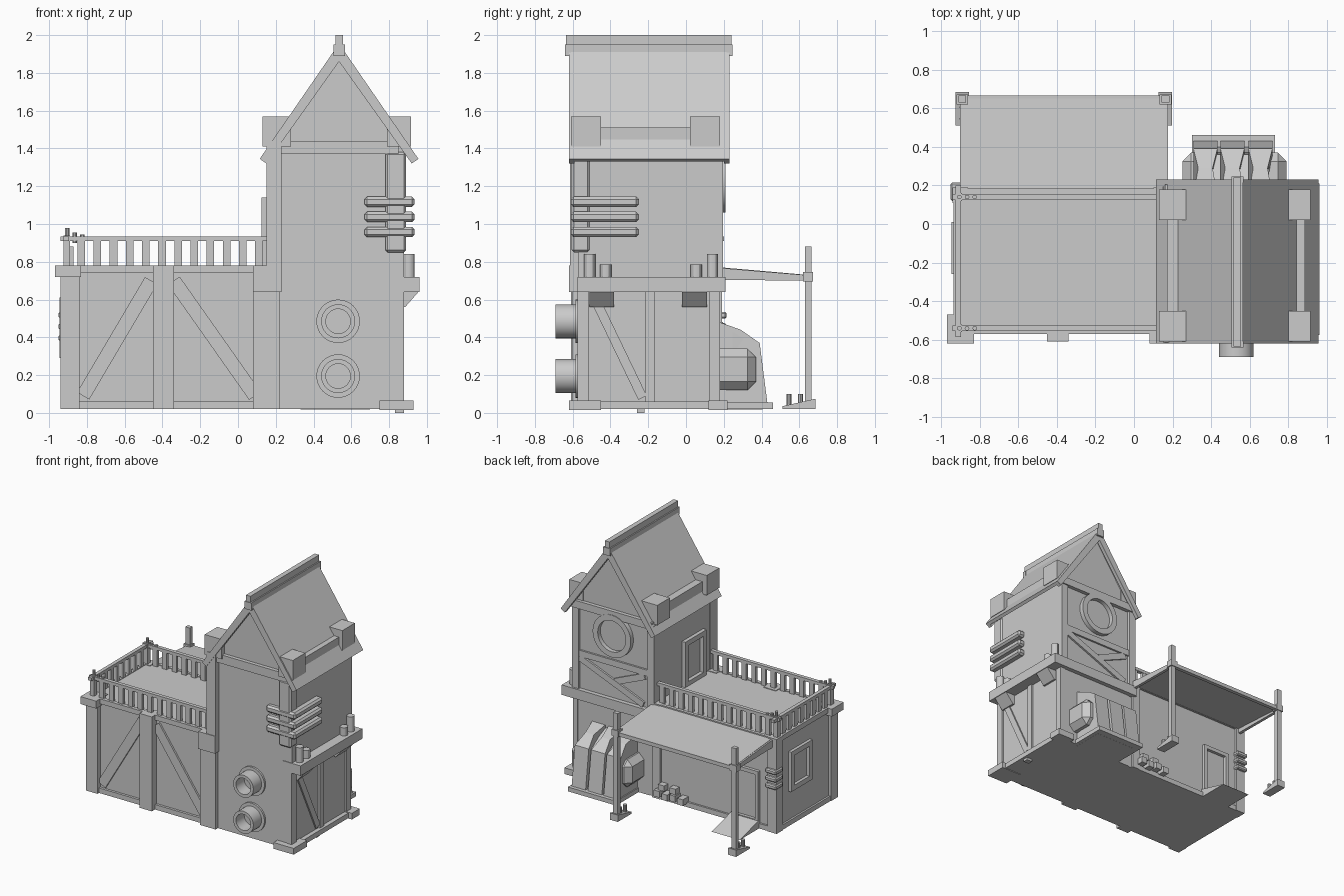
import bpy, bmesh, math
from mathutils import Vector

def finish(name, bm, bevel=0.0, smooth=False):
    bmesh.ops.remove_doubles(bm, verts=bm.verts, dist=1e-5)
    if bevel:
        bmesh.ops.bevel(bm, geom=bm.edges[:], offset=bevel, segments=1, affect='EDGES')
    bmesh.ops.recalc_face_normals(bm, faces=bm.faces)
    me = bpy.data.meshes.new(name)
    bm.to_mesh(me)
    bm.free()
    ob = bpy.data.objects.new(name, me)
    bpy.context.collection.objects.link(ob)
    if smooth:
        bpy.ops.object.select_all(action='DESELECT')
        ob.select_set(True)
        bpy.context.view_layer.objects.active = ob
        bpy.ops.object.shade_smooth_by_angle()
    return ob

def prism(name, pts, axis, a, b, bevel=0.0):
    put = {'x': lambda u, v, w: (w, u, v), 'y': lambda u, v, w: (u, w, v),
           'z': lambda u, v, w: (u, v, w)}[axis]
    bm = bmesh.new()
    A = [bm.verts.new(put(u, v, a)) for u, v in pts]
    B = [bm.verts.new(put(u, v, b)) for u, v in pts]
    bm.faces.new(A)
    bm.faces.new(B[::-1])
    n = len(pts)
    for i in range(n):
        j = (i + 1) % n
        bm.faces.new((A[i], B[i], B[j], A[j]))
    return finish(name, bm, bevel)

def box(name, x0, x1, y0, y1, z0, z1, bevel=0.0):
    return prism(name, [(x0, y0), (x1, y0), (x1, y1), (x0, y1)], 'z', z0, z1, bevel)

def brace(name, p, q, width, axis, a, b):
    p, q = Vector(p), Vector(q)
    d = (q - p).normalized() * width / 2
    o = Vector((-d.y, d.x))
    return prism(name, [p + o, q + o, q - o, p - o], axis, a, b)

def lathe(name, prof, c, axis, n=32, smooth=True):
    bm = bmesh.new()
    rings = []
    for i in range(n):
        t = 2 * math.pi * i / n
        u, v = math.cos(t), math.sin(t)
        rings.append([bm.verts.new(Vector(c) + Vector((r * u, h, r * v) if axis == 'y' else (r * u, r * v, h)))
                      for r, h in prof])
    m = len(prof)
    for i in range(n):
        A, B = rings[i], rings[(i + 1) % n]
        for k in range(m):
            l = (k + 1) % m
            if prof[k][0] or prof[l][0]:
                bm.faces.new((A[k], A[l], B[l], B[k]))
    return finish(name, bm, 0, smooth)

def peg(name, x, y, z0, z1, r, n=10):
    return lathe(name, [(0, 0), (r, 0), (r, z1 - z0), (0, z1 - z0)], (x, y, z0), 'z', n)

def frame(name, axis, u0, u1, v0, v1, w, a, b):
    for pts in ((u0, u1, v0, v0 + w), (u0, u1, v1 - w, v1), (u0, u0 + w, v0 + w, v1 - w), (u1 - w, u1, v0 + w, v1 - w)):
        p, q, r, s = pts
        prism(name, [(p, r), (q, r), (q, s), (p, s)], axis, a, b)

# Low wing with timber frame
box("wing_body", -0.92, 0.3, -0.55, 0.17, 0.02, 0.775)
box("wing_front_pillar", -0.94, -0.84, -0.59, -0.5, 0.02, 0.72)
box("wing_pillar_cap", -0.97, -0.83, -0.62, -0.47, 0.72, 0.78)
box("wing_middle_pillar", -0.45, -0.34, -0.61, -0.5, 0.02, 0.78)
box("wing_back_pillar", -0.94, -0.86, 0.11, 0.19, 0.02, 0.78)
box("wing_back_post", 0.1, 0.17, 0.12, 0.19, 0.02, 0.78)
for z0, z1 in ((0.02, 0.06), (0.74, 0.78)):
    box("front_beam", -0.9, 0.15, -0.57, -0.54, z0, z1)
    box("back_beam", -0.9, 0.15, 0.16, 0.185, z0, z1)
    box("left_beam", -0.935, -0.9, -0.55, 0.15, z0, z1)
brace("front_brace", (-0.82, 0.09), (-0.46, 0.7), 0.075, 'y', -0.565, -0.54)
brace("front_brace", (-0.34, 0.7), (0.09, 0.09), 0.075, 'y', -0.565, -0.54)
box("junction_pillar", 0.08, 0.22, -0.6, -0.5, 0.02, 0.64)
box("junction_cap", 0.08, 0.23, -0.62, -0.5, 0.64, 0.78)
frame("side_window_frame", 'x', -0.26, 0.01, 0.29, 0.61, 0.04, -0.945, -0.91)
frame("back_door_frame", 'y', -0.78, -0.54, 0.06, 0.48, 0.03, 0.16, 0.195)
prism("door_ramp", [(0.17, 0.02), (0.43, 0.02), (0.17, 0.09)], 'x', -0.78, -0.53)
for z in (0.38, 0.44, 0.5):
    box("corner_clamp", -0.95, -0.85, 0.12, 0.215, z, z + 0.035, 0.008)
for i in range(4):
    box("stacked_brick", -0.14 + i * 0.07, -0.09 + i * 0.07, 0.17, 0.24, 0.05 + 0.01 * (i % 2), 0.1 + 0.01 * (i % 2))
for i in range(2):
    box("stacked_brick", -0.06 + i * 0.1, -0.005 + i * 0.1, 0.17, 0.22, 0.11, 0.155)

# Terrace railing
for y in (-0.54, 0.14):
    box("long_handrail", -0.94, 0.15, y - 0.015, y + 0.015, 0.91, 0.935)
    for i in range(12):
        x = -0.83 + i * 0.0855
        box("baluster", x - 0.02, x + 0.02, y - 0.012, y + 0.012, 0.77, 0.915)
    box("corner_post", -0.925, -0.89, y - 0.02, y + 0.02, 0.77, 0.94)
    for x, z in ((-0.905, 0.98), (-0.865, 0.955), (-0.825, 0.945)):
        peg("rail_peg", x, y, 0.9, z, 0.012)
box("side_handrail", -0.925, -0.895, -0.585, 0.2, 0.91, 0.935)
for i in range(8):
    y = -0.465 + i * 0.076
    box("side_baluster", -0.92, -0.9, y - 0.018, y + 0.018, 0.77, 0.915)

# Tower walls
box("tower_lower", 0.2, 0.865, -0.57, 0.175, 0.02, 0.66)
prism("tower_upper", [(0.155, 0.64), (0.88, 0.64), (0.88, 1.4), (0.535, 1.91), (0.155, 1.4)], 'y', -0.57, 0.175)
box("front_left_column", 0.15, 0.23, -0.615, -0.52, 0.64, 1.44)
box("front_tie_beam", 0.15, 0.85, -0.6, -0.55, 1.37, 1.44)
box("back_tie_beam", 0.16, 0.88, 0.15, 0.205, 1.37, 1.43)
box("back_middle_beam", 0.17, 0.87, 0.16, 0.19, 0.98, 1.03)
brace("back_brace", (0.82, 0.97), (0.25, 0.74), 0.05, 'y', 0.16, 0.19)
brace("back_brace", (0.24, 0.97), (0.5, 0.86), 0.05, 'y', 0.16, 0.188)
for x in (0.15, 0.82):
    box("back_column", x, x + 0.06, 0.13, 0.195, 0.7, 1.4)
lathe("round_window_rim", [(0.125, 0), (0.17, 0), (0.17, 0.05), (0.125, 0.05)], (0.515, 0.16, 1.23), 'y')
frame("terrace_door_frame", 'x', -0.44, -0.17, 0.77, 1.14, 0.04, 0.125, 0.17)

# Right side timber, ledge and footing
box("ledge", 0.8, 0.96, -0.575, 0.21, 0.64, 0.72)
box("back_ledge", 0.15, 0.96, 0.12, 0.21, 0.64, 0.72)
for y0, y1 in ((-0.575, -0.515), (-0.215, -0.165), (0.125, 0.18)):
    box("side_post", 0.84, 0.88, y0, y1, 0.05, 0.65)
brace("side_brace", (-0.49, 0.62), (-0.23, 0.08), 0.05, 'x', 0.85, 0.877)
for y in (-0.445, 0.045):
    prism("ledge_bracket", [(0.87, 0.56), (0.885, 0.56), (0.955, 0.64), (0.87, 0.64)], 'y', y - 0.065, y + 0.065)
for y, z in ((-0.51, 0.84), (-0.425, 0.785), (0.055, 0.785), (0.14, 0.84)):
    peg("ledge_bollard", 0.905, y, 0.7, z, 0.03, 12)
box("side_footing", 0.84, 0.9, -0.58, 0.18, 0.02, 0.06)
box("front_foot", 0.75, 0.93, -0.62, -0.45, 0.015, 0.065)
box("front_foot_pad", 0.83, 0.88, -0.26, -0.22, 0.0, 0.03)
box("back_foot", 0.78, 0.93, 0.12, 0.22, 0.015, 0.065)

# Corner strut with three wrap-around clamps
box("corner_strut", 0.78, 0.89, -0.605, -0.51, 0.85, 1.38, 0.012)
for z in (0.93, 1.01, 1.09):
    prism("strut_clamp", [(0.67, -0.61), (0.935, -0.61), (0.935, -0.25), (0.87, -0.25), (0.87, -0.55), (0.67, -0.55)],
          'z', z, z + 0.055, 0.014)

# Front pipes
for z in (0.485, 0.195):
    lathe("front_pipe", [(0.115, 0.03), (0.115, -0.015), (0.09, -0.015), (0.09, -0.12), (0.065, -0.12), (0.065, 0.03)],
          (0.53, -0.57, z), 'y')
    lathe("pipe_back", [(0, 0), (0.08, 0), (0.08, 0.02), (0, 0.02)], (0.53, -0.585, z), 'y')

# Roof, gable rafters and ridge
for s in (-1, 1):
    X = lambda d: 0.535 + s * d
    prism("roof_slope", [(X(0), 1.905), (X(0), 1.955), (X(0.42), 1.345), (X(0.4), 1.33)], 'y', -0.62, 0.23)
    for y in (-0.62, 0.2):
        prism("gable_rafter", [(X(0), 1.86), (X(0), 1.94), (X(0.41), 1.34), (X(0.385), 1.32)], 'y', y, y + 0.03)
    x0, x1 = (0.13, 0.28) if s < 0 else (0.79, 0.915)
    for y in (-0.61, 0.02):
        box("roof_block", x0, x1, y, y + 0.16, 1.41, 1.57)
    xm = 0.2 if s < 0 else 0.855
    box("roof_bar", xm - 0.03, xm + 0.03, -0.5, 0.1, 1.43, 1.51)
box("ridge_board", 0.505, 0.565, -0.62, 0.23, 1.9, 1.95)
box("ridge_cap", 0.515, 0.555, -0.635, 0.24, 1.94, 2.0)
for y in (-0.64, 0.215):
    box("ridge_knob", 0.505, 0.567, y, y + 0.03, 1.89, 1.95)

# Rear furnace with three ribs and side pods
side = [(0.15, 0.02), (0.435, 0.02), (0.39, 0.37), (0.29, 0.44), (0.15, 0.49)]
for x in (0.37, 0.51, 0.655):
    rib = prism("furnace_rib", side, 'x', -0.062, 0.062)
    for v in rib.data.vertices:
        if v.co.z > 0.4 and v.co.y > 0.25:
            v.co.x *= 0.6
    rib.location.x = x
prism("furnace_core", [(y - (0.03 if y > 0.2 else 0), z * 0.96) for y, z in side], 'x', 0.33, 0.7)
box("furnace_pods", 0.25, 0.79, 0.1, 0.37, 0.12, 0.34, 0.045)
box("furnace_base", 0.3, 0.73, 0.15, 0.46, 0.02, 0.055)

# Rear canopy on two posts
prism("canopy", [(0.13, 0.775), (0.19, 0.77), (0.65, 0.73), (0.65, 0.715), (0.13, 0.745)], 'x', -0.89, 0.16)
box("canopy_edge_beam", -0.89, 0.16, 0.635, 0.665, 0.7, 0.73)
for x in (-0.89, 0.163):
    prism("canopy_side_beam", [(0.15, 0.77), (0.63, 0.73), (0.63, 0.7), (0.15, 0.705)], 'x', x - 0.012, x + 0.012)
    box("canopy_post", x - 0.02, x + 0.02, 0.63, 0.665, 0.04, 0.88)
    box("post_collar", x - 0.03, x + 0.03, 0.62, 0.672, 0.695, 0.745)
    prism("post_foot", [(0.51, 0.02), (0.685, 0.02), (0.685, 0.075), (0.51, 0.035)], 'x', x - 0.035, x + 0.035)
    for y in (0.545, 0.605):
        peg("foot_peg", x, y, 0.03, 0.1, 0.014)
